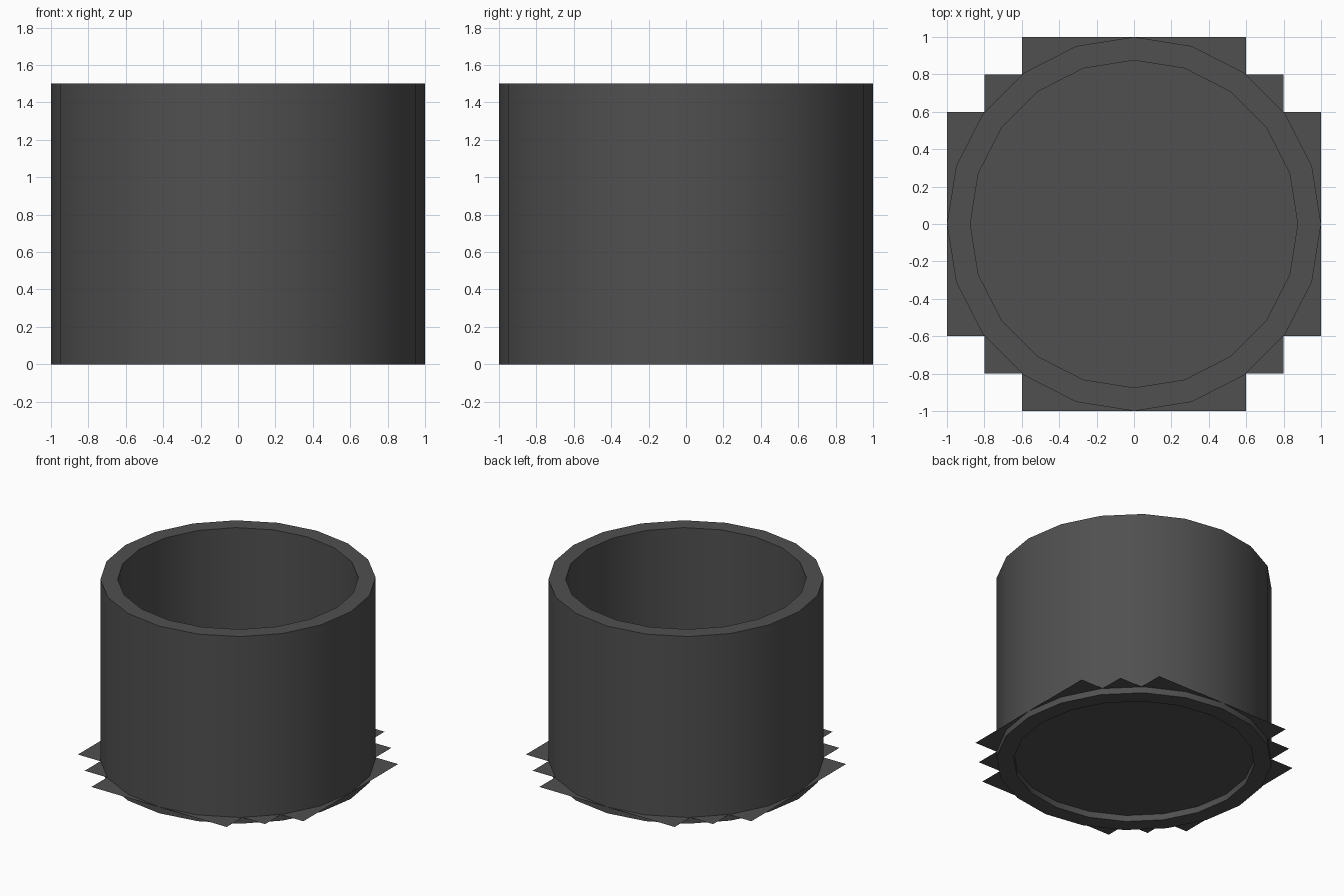
import bpy, bmesh
from math import sin, cos, tau, radians

if "Cube" in bpy.data.objects:
    bpy.data.objects.remove(bpy.data.objects["Cube"])

SIDES = 20

mat = bpy.data.materials.new("dark_grey")
mat.diffuse_color = (0.08, 0.08, 0.08, 1)
mat.use_nodes = True
mat.node_tree.nodes["Principled BSDF"].inputs["Base Color"].default_value = mat.diffuse_color


def make_object(name, bm):
    mesh = bpy.data.meshes.new(name)
    bm.to_mesh(mesh)
    bm.free()
    obj = bpy.data.objects.new(name, mesh)
    bpy.context.collection.objects.link(obj)
    mesh.materials.append(mat)
    return obj


# Open tube wall: closed rectangular profile swept around z
bm = bmesh.new()
profile = [(1.0, 0.0), (1.0, 1.5), (0.875, 1.5), (0.875, 0.0)]
rings = [[bm.verts.new((r * cos(tau * i / SIDES), r * sin(tau * i / SIDES), z))
          for i in range(SIDES)] for r, z in profile]
for k in range(4):
    a, b = rings[k], rings[(k + 1) % 4]
    for i in range(SIDES):
        j = (i + 1) % SIDES
        bm.faces.new((a[i], a[j], b[j], b[i]))
bmesh.ops.recalc_face_normals(bm, faces=bm.faces)
wall = make_object("tube_wall", bm)
bpy.context.view_layer.objects.active = wall
wall.select_set(True)
bpy.ops.object.shade_smooth_by_angle(angle=radians(30))

# Thin floor sheet with stepped corners, one quarter outline turned four times
bm = bmesh.new()
corner = [(1.0, 0.6), (0.8, 0.6), (0.8, 0.8), (0.6, 0.8), (0.6, 1.0)]
outline = []
for q in range(4):
    outline += corner
    corner = [(-y, x) for x, y in corner]
bm.faces.new([bm.verts.new((x, y, 0.05)) for x, y in outline])
make_object("floor_sheet", bm)
